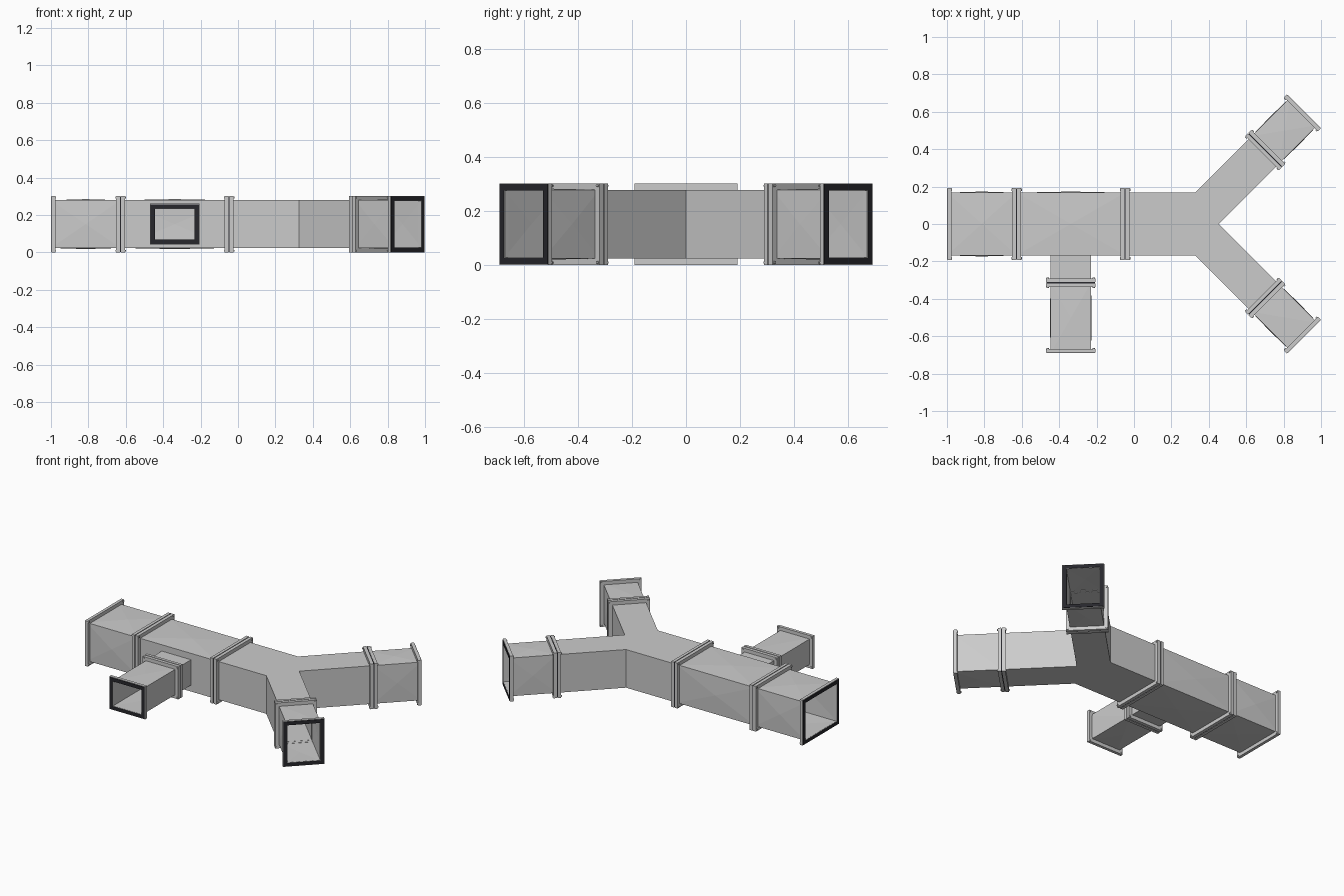
import bpy, bmesh, math
from mathutils import Matrix, Vector

if "Cube" in bpy.data.objects:
    bpy.data.objects.remove(bpy.data.objects["Cube"])

ZC, HW, HH = 0.1515, 0.1675, 0.1275     # duct centre height, main half width / height
AW = 0.104                              # arm half width
BW, BH = 0.108, 0.085                   # side branch half width / height
RIM, GASKET, PLATE = 0.024, 0.003, 0.02

rubber = bpy.data.materials.new("rubber_gasket")
rubber.diffuse_color = (0.02, 0.02, 0.025, 1)
rubber.use_nodes = True
rubber.node_tree.nodes["Principled BSDF"].inputs["Base Color"].default_value = rubber.diffuse_color


def place(x, y, angle):
    """Local frame: x runs along the duct."""
    return Matrix.Translation((x, y, ZC)) @ Matrix.Rotation(math.radians(angle), 4, 'Z')


def finish(name, bm, mat=None, wall=0):
    me = bpy.data.meshes.new(name)
    bm.to_mesh(me)
    bm.free()
    ob = bpy.data.objects.new(name, me)
    bpy.context.collection.objects.link(ob)
    if mat:
        me.materials.append(mat)
    if wall:
        mod = ob.modifiers.new("sheet_metal", 'SOLIDIFY')
        mod.thickness, mod.offset = wall, -1
    return ob


def corners(w, h):
    return [(-w, -h), (w, -h), (w, h), (-w, h)]


def tube(name, frame, x0, x1, w, h, bulge=0.006, hole=None):
    """Open rectangular duct with cross-broken panels and an optional front opening."""
    bm = bmesh.new()
    a, b = [[bm.verts.new((x, y, z)) for y, z in corners(w, h)] for x in (x0, x1)]
    faces = [bm.faces.new((a[i], a[(i + 1) % 4], b[(i + 1) % 4], b[i])) for i in range(4)]
    bm.normal_update()
    if hole:
        front = faces.pop()
        bmesh.ops.inset_individual(bm, faces=[front], thickness=0.02)
        mid = (x0 + x1) / 2
        for v in front.verts:
            v.co.x = mid + math.copysign(hole[0], v.co.x - mid)
            v.co.z = math.copysign(hole[1], v.co.z)
        bmesh.ops.delete(bm, geom=[front], context='FACES_ONLY')
    if bulge:
        bmesh.ops.poke(bm, faces=faces, offset=bulge)
    bm.transform(frame)
    return finish(name, bm, wall=0.003)


def ring(name, frame, x0, x1, w, h, inner, outer, mat=None):
    """Rectangular frame swept round the duct."""
    bm = bmesh.new()
    profile = [(x0, inner), (x0, outer), (x1, outer), (x1, inner)]
    loops = [[bm.verts.new((x, y, z)) for y, z in corners(w + o, h + o)] for x, o in profile]
    for j in range(4):
        p, q = loops[j], loops[(j + 1) % 4]
        for i in range(4):
            k = (i + 1) % 4
            bm.faces.new((p[i], p[k], q[k], q[i]))
    bmesh.ops.recalc_face_normals(bm, faces=bm.faces)
    bm.transform(frame)
    return finish(name, bm, mat)


def flange(name, frame, x, side, w, h):
    """Gasket, plate and four corner bolts; side is the direction the plate lies in."""
    g, p = x + side * GASKET, x + side * (GASKET + PLATE)
    ring(name + "_gasket", frame, x, g, w, h, -0.002, 0.021, rubber)
    ring(name + "_plate", frame, g, p, w, h, -0.003, RIM)
    bm = bmesh.new()
    for y, z in corners(w + 0.015, h + 0.015):
        m = Matrix.Translation((p + side * 0.002, y, z)) @ Matrix.Rotation(math.pi / 2, 4, 'Y')
        bmesh.ops.create_cone(bm, cap_ends=True, segments=6, radius1=0.006,
                              radius2=0.006, depth=0.006, matrix=m)
    bm.transform(frame)
    finish(name + "_bolts", bm)


def joint(name, frame, x, w, h):
    for side, tag in ((-1, "near"), (1, "far")):
        flange(f"{name}_{tag}", frame, x, side, w, h)


# Main straight duct
END, J1, J2 = -1.0, -0.628, -0.048
main = place(0, 0, 0)
tube("inlet_duct", main, END, J1, HW, HH)
tube("middle_duct", main, J1, J2, HW, HH, hole=(BW, BH))
flange("inlet_flange", main, END, 1, HW, HH)
joint("inlet_joint", main, J1, HW, HH)
joint("fork_joint", main, J2, HW, HH)

# Side branch towards the front
branch = place((J1 + J2) / 2, 0, -90)
tube("branch_neck", branch, HW - 0.002, 0.314, BW, BH, bulge=0)
tube("branch_duct", branch, 0.314, 0.69, BW, BH, bulge=0.004)
joint("branch_joint", branch, 0.314, BW, BH)
flange("branch_end_flange", branch, 0.69, -1, BW, BH)

# Y-shaped fork: outline in plan, open at its three ends
ORIGIN, JS, ES = 0.306, 0.559, 0.853
r = math.sqrt(0.5)
half = [(J2, HW), (ORIGIN + HW - AW / r, HW),
        (ORIGIN + r * (JS - AW), r * (JS + AW)),
        (ORIGIN + r * (JS + AW), r * (JS - AW))]
outline = [(x, -y) for x, y in half] + [(ORIGIN + AW / r, 0)] + half[::-1]
bm = bmesh.new()
low, top = [[bm.verts.new((x, y, ZC + z)) for x, y in outline] for z in (-HH, HH)]
bm.faces.new(top)
bm.faces.new(low[::-1])
n = len(outline)
for i in range(n):
    if i not in (2, 5, n - 1):
        k = (i + 1) % n
        bm.faces.new((low[i], low[k], top[k], top[i]))
finish("fork_duct", bm, wall=0.003)

# Fork arms
for angle, tag in ((45, "back"), (-45, "front")):
    arm = place(ORIGIN, 0, angle)
    tube(f"{tag}_arm_duct", arm, JS, ES, AW, HH, bulge=0.004)
    joint(f"{tag}_arm_joint", arm, JS, AW, HH)
    flange(f"{tag}_arm_end_flange", arm, ES, -1, AW, HH)
